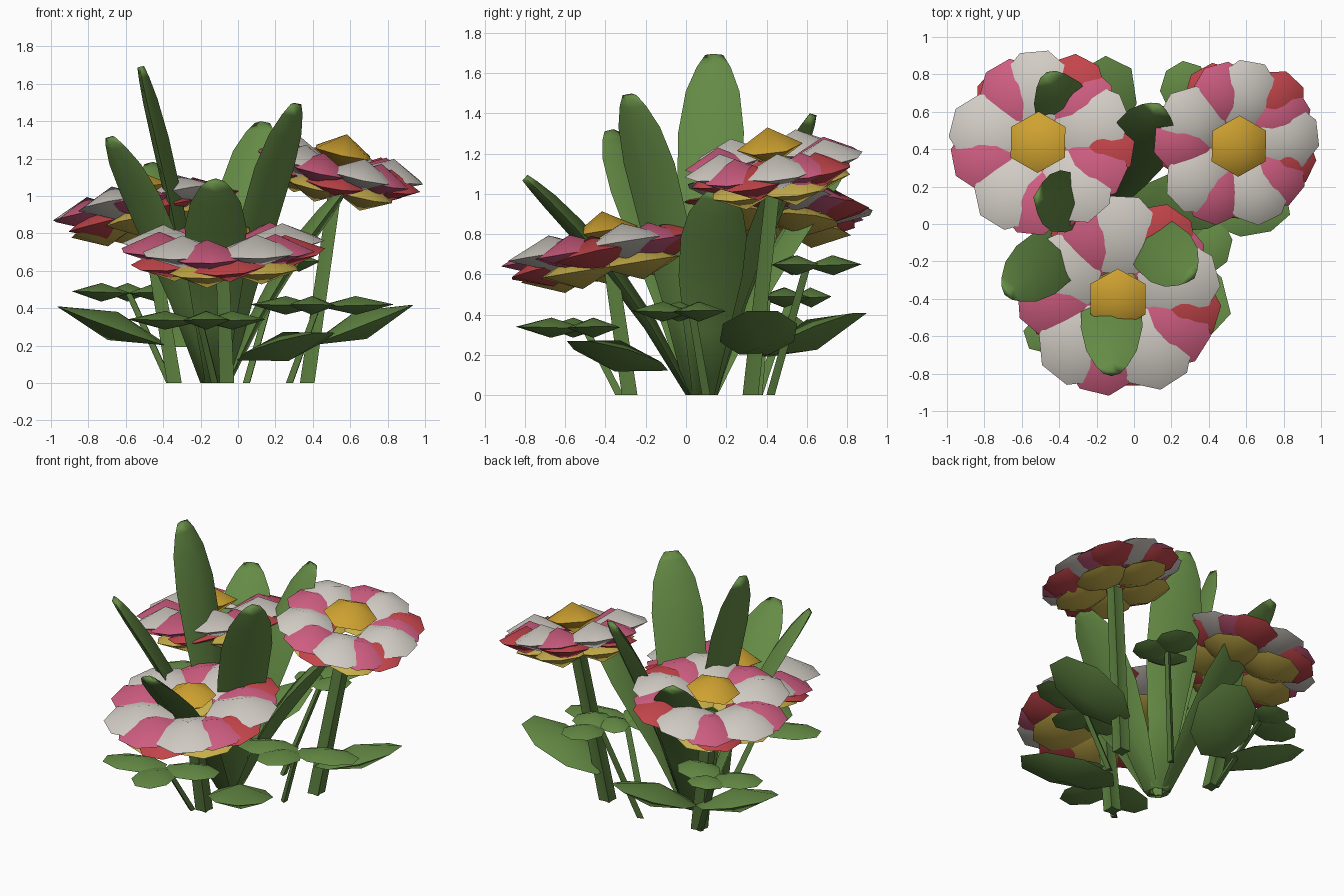
import bpy, bmesh
from math import cos, sin, pi, radians
from mathutils import Vector, Matrix

if "Cube" in bpy.data.objects:
    bpy.data.objects.remove(bpy.data.objects["Cube"])


def material(name, rgb):
    m = bpy.data.materials.new(name)
    m.use_nodes = True
    m.diffuse_color = (*rgb, 1)
    m.node_tree.nodes["Principled BSDF"].inputs["Base Color"].default_value = (*rgb, 1)
    return m


GREEN = material("leaf_green", (0.13, 0.26, 0.06))
STEM = material("stem_green", (0.1, 0.2, 0.047))
WHITE = material("petal_white", (0.64, 0.6, 0.55))
PINK = material("petal_pink", (0.62, 0.11, 0.22))
RED = material("petal_red", (0.55, 0.06, 0.07))
YELLOW = material("petal_yellow", (0.58, 0.43, 0.07))
ORANGE = material("centre_orange", (0.62, 0.36, 0.03))


def finish(name, bm, mat, angle=80):
    bmesh.ops.recalc_face_normals(bm, faces=bm.faces)
    me = bpy.data.meshes.new(name)
    bm.to_mesh(me)
    bm.free()
    me.materials.append(mat)
    ob = bpy.data.objects.new(name, me)
    bpy.context.collection.objects.link(ob)
    bpy.ops.object.select_all(action="DESELECT")
    bpy.context.view_layer.objects.active = ob
    ob.select_set(True)
    bpy.ops.object.shade_smooth_by_angle(angle=radians(angle))


def loft(bm, rings):
    """Skin a list of closed point rings and cap both ends."""
    rows = [[bm.verts.new(p) for p in ring] for ring in rings]
    n = len(rows[0])
    for a, b in zip(rows, rows[1:]):
        for i in range(n):
            j = (i + 1) % n
            bm.faces.new((a[i], a[j], b[j], b[i]))
    bm.faces.new(rows[0])
    bm.faces.new(rows[-1])


def lens(bm, matrix, length, width, up, down, sides=8):
    """Double pyramid on an oval outline: petals, leaflets, flower centres."""
    ring = [bm.verts.new(matrix @ Vector((length * cos(a), width * sin(a), 0)))
            for a in (2 * pi * (i + 0.5) / sides for i in range(sides))]
    for h in (up, -down):
        tip = bm.verts.new(matrix @ Vector((0, 0, h)))
        for i in range(sides):
            bm.faces.new((ring[i], ring[(i + 1) % sides], tip))


def rod(name, base, top, radius, lobes):
    """Fluted stem between two points."""
    base, top = Vector(base), Vector(top)
    n = lobes * 2
    prof = [Vector((cos(2 * pi * i / n), sin(2 * pi * i / n), 0))
            * radius * (1 if i % 2 else 0.6) for i in range(n)]
    bm = bmesh.new()
    loft(bm, [[p + base for p in prof], [p * 0.9 + top for p in prof]])
    finish(name, bm, STEM, 25)


def flower(name, centre, slope_x, slope_y, start, scale, base):
    """Four petal whorls around a pointed centre, on a fluted stem."""
    normal = Vector((-slope_x, -slope_y, 1)).normalized()
    x = Vector((1, 0, slope_x)).normalized()
    frame = Matrix((x, normal.cross(x), normal)).transposed().to_4x4()
    frame = Matrix.Translation(centre) @ frame
    # whorl: name, material, turn, distance out, height, size, lean to the back
    whorls = (("white", WHITE, 0, 0.305, 0.0, 0.205, 0),
              ("pink", PINK, 25, 0.305, -0.015, 0.195, 0),
              ("red", RED, 40, 0.3, -0.055, 0.19, 5),
              ("yellow", YELLOW, 20, 0.235, -0.11, 0.19, 0))
    for label, mat, turn, out, height, size, lean in whorls:
        bm = bmesh.new()
        whorl = (frame @ Matrix.Rotation(radians(lean), 4, Vector((1, -1, 0)))
                 @ Matrix.Translation((0.005 * lean, 0.005 * lean, 0)))
        for k in range(5):
            m = (whorl @ Matrix.Rotation(radians(start + turn + 72 * k), 4, "Z")
                 @ Matrix.Translation((out * scale, 0, height)))
            lens(bm, m, size * scale, size * scale * 0.98, 0.095, 0.085)
        finish(f"{name}_{label}_petals", bm, mat)
    bm = bmesh.new()
    lens(bm, frame @ Matrix.Translation((0, 0, 0.075)), 0.17, 0.165, 0.1, 0.1, 6)
    finish(f"{name}_centre", bm, ORANGE)
    rod(f"{name}_stem", base, Vector(centre) - normal * 0.1, 0.055, 4)


flower("right_back_flower", (0.545, 0.425, 1.16), -0.22, 0.12, 8, 0.91, (0.37, 0.32, 0))
flower("left_back_flower", (-0.5, 0.43, 0.96), 0.18, -0.1, 23, 1, (-0.34, 0.34, 0))
flower("front_flower", (-0.085, -0.39, 0.74), 0.02, 0.16, 15, 1.1, (-0.06, -0.28, 0))

# Tall blades fanning from the middle of the clump
ROOT = Vector((-0.12, 0.08, 0))
HALF_WIDTHS = ((0, 0.055), (0.3, 0.115), (0.55, 0.16), (0.75, 0.165),
               (0.88, 0.135), (0.96, 0.085), (1, 0.045))


def blade(name, tip):
    tip = Vector(tip)
    out = Vector((tip.x - ROOT.x, tip.y - ROOT.y, 0)).normalized()
    base = ROOT + out * 0.06
    bend = base + (tip - base) * 0.36
    bend.z = tip.z * 0.56
    side = Vector((-out.y, out.x, 0))
    rings = []
    for t, w in HALF_WIDTHS:
        p = base * (1 - t) ** 2 + bend * 2 * t * (1 - t) + tip * t * t
        along = ((bend - base) * (1 - t) + (tip - bend) * t).normalized()
        if t == 0:
            along = Vector((0, 0, 1))
        thick = side.cross(along) * (w * 0.24 + 0.008)
        rings.append([p + side * w, p + thick, p - side * w, p - thick])
    bm = bmesh.new()
    loft(bm, rings)
    finish(name, bm, GREEN)


for name, tip in (("tall_left_blade", (-0.52, 0.14, 1.69)),
                  ("front_left_blade", (-0.68, -0.37, 1.31)),
                  ("front_right_blade", (0.31, -0.28, 1.49)),
                  ("back_blade", (0.13, 0.63, 1.39)),
                  ("front_blade", (-0.12, -0.8, 1.08)),
                  ("back_left_blade", (-0.46, 0.8, 1.17)),
                  ("right_blade", (0.56, 0.16, 1.02))):
    blade(name, tip)


def leaf(name, root, tip, width, thick):
    """Broad lens leaf between two points."""
    root, tip = Vector(root), Vector(tip)
    x = (tip - root).normalized()
    y = Vector((0, 0, 1)).cross(x).normalized()
    frame = Matrix((x, y, x.cross(y))).transposed().to_4x4()
    bm = bmesh.new()
    lens(bm, Matrix.Translation((root + tip) / 2) @ frame,
         (tip - root).length * 0.53, width, thick, thick)
    finish(name, bm, GREEN)


# Broad low leaves springing from the stems
for side, root, tip in (("left", (-0.38, 0.36, 0.2), (-0.96, 0.45, 0.41)),
                        ("right", (0.38, 0.34, 0.2), (0.94, 0.38, 0.42)),
                        ("back", (-0.32, 0.38, 0.19), (-0.08, 0.87, 0.41)),
                        ("front", (0.04, -0.14, 0.12), (0.47, -0.54, 0.27))):
    leaf(f"{side}_broad_leaf", root, tip, 0.2, 0.08)

# Small level leaflets in groups, each group on a thin stalk
groups = (("front", (-0.12, -0.33, 0), (-0.2, -0.5, 0.33),
           ((-0.58, -0.62), (-0.14, -0.84), (0.14, -0.42))),
          ("right", (0.28, 0.1, 0), (0.43, 0.03, 0.41),
           ((0.08, -0.1), (0.36, -0.26), (0.83, 0.1))),
          ("left", (-0.36, 0.36, 0), (-0.58, 0.52, 0.48),
           ((-0.88, 0.45), (-0.3, 0.46), (-0.6, 0.72))),
          ("back", (0.05, 0.42, 0), (0.23, 0.6, 0.64),
           ((0.31, 0.86), (0.12, 0.46), (0.42, 0.5))))
for label, base, joint, tips in groups:
    rod(f"{label}_stalk", base, joint, 0.024, 3)
    for i, (x, y) in enumerate(tips):
        leaf(f"{label}_leaflet_{i + 1}", joint, (x, y, joint[2] + 0.01), 0.13, 0.05)
